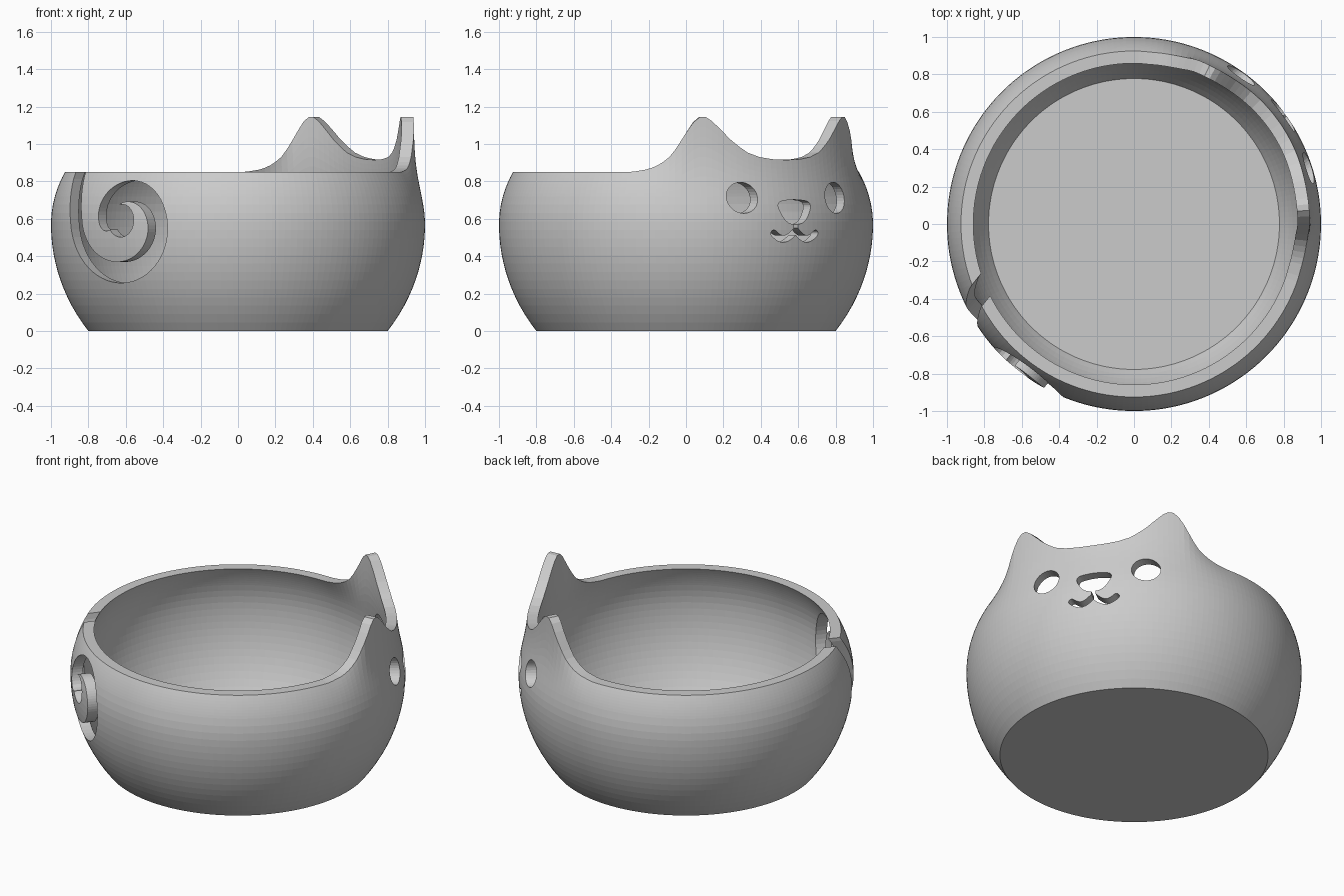
import bpy, bmesh
from math import sin, cos, pi, radians, sqrt, exp, hypot
from mathutils import Vector

if "Cube" in bpy.data.objects:
    bpy.data.objects.remove(bpy.data.objects["Cube"])

EAR_DIR, FACE_DIR, SPIRAL_DIR = 34.5, 36.0, 231.0
WALL, FLOOR_Z, COLS = 0.066, 0.06, 180

# rim height against angle away from the middle of the ears
RIM = [(0, .915), (5, .917), (10, .93), (14, .953), (17, .985), (20, 1.025), (23, 1.075), (26, 1.122),
       (28, 1.143), (30, 1.143), (32, 1.117), (34.5, 1.06), (37.5, .98), (40, .93), (43, .892),
       (47, .865), (53, .85), (181, .85)]


def rim_height(d):
    for (a, ha), (b, hb) in zip(RIM, RIM[1:]):
        if d <= b:
            return ha + (hb - ha) * (d - a) / (b - a)


def outer_radius(z, d):
    dz = z - 0.57
    if dz < 0:
        return sqrt(1 - (dz / 0.95) ** 2)
    w = min(max((53 - d) / 19, 0), 1)
    w = w * w * (3 - 2 * w)
    return (1 - w) * sqrt(1 - (dz / 0.737) ** 2) + w * (1 - 0.06 * (1 - exp(-(dz / 0.25) ** 2)))


# bowl wall with ears: one closed column of points per angle
def make_bowl():
    bm = bmesh.new()
    columns = []
    for i in range(COLS):
        deg = 360 * i / COLS + 0.5
        d = abs((deg - EAR_DIR + 180) % 360 - 180)
        h = rim_height(d)
        def levels(z0):
            return [z0 + (0.72 - z0) * k / 16 for k in range(16)] + \
                   [0.72 + (h - 0.72) * k / 8 for k in range(9)]
        prof = [(outer_radius(z, d), z) for z in levels(0)]
        prof += [(outer_radius(z, d) - WALL, z) for z in reversed(levels(FLOOR_Z))]
        a = radians(deg)
        columns.append([bm.verts.new((r * cos(a), r * sin(a), z)) for r, z in prof])
    for i, col in enumerate(columns):
        nxt = columns[(i + 1) % COLS]
        for k in range(len(col) - 1):
            bm.faces.new((col[k], nxt[k], nxt[k + 1], col[k + 1]))
    bm.faces.new([c[0] for c in reversed(columns)])
    bm.faces.new([c[-1] for c in columns])
    bmesh.ops.recalc_face_normals(bm, faces=bm.faces)
    me = bpy.data.meshes.new("cat_bowl")
    bm.to_mesh(me)
    bm.free()
    ob = bpy.data.objects.new("cat_bowl", me)
    bpy.context.collection.objects.link(ob)
    return ob


# cut an outline (sideways, height) through the wall facing the given angle
def cut(bowl, outline, deg, name):
    a = radians(deg)
    n, t = Vector((cos(a), sin(a), 0)), Vector((-sin(a), cos(a), 0))
    bm = bmesh.new()
    face = bm.faces.new([bm.verts.new(n * 0.55 + t * u + Vector((0, 0, z))) for u, z in outline])
    ext = bmesh.ops.extrude_face_region(bm, geom=[face], use_keep_orig=True)
    bmesh.ops.translate(bm, vec=n * 0.7, verts=[v for v in ext["geom"] if isinstance(v, bmesh.types.BMVert)])
    bmesh.ops.recalc_face_normals(bm, faces=bm.faces)
    me = bpy.data.meshes.new(name)
    bm.to_mesh(me)
    bm.free()
    cutter = bpy.data.objects.new(name, me)
    cutter.hide_render = True
    bpy.context.collection.objects.link(cutter)
    mod = bowl.modifiers.new(name, 'BOOLEAN')
    mod.operation, mod.solver, mod.object = 'DIFFERENCE', 'EXACT', cutter
    bpy.context.view_layer.objects.active = bowl
    bpy.ops.object.modifier_apply(modifier=name)
    bpy.data.objects.remove(cutter)


def circle(u, z, r, n=32):
    return [(u + r * cos(2 * pi * k / n), z + r * sin(2 * pi * k / n)) for k in range(n)]


# outline of a round-ended stroke along a path
def stroke(path, half):
    left, right = [], []
    for i, (u, z) in enumerate(path):
        p, q = path[max(i - 1, 0)], path[min(i + 1, len(path) - 1)]
        dx, dz = q[0] - p[0], q[1] - p[1]
        m = hypot(dx, dz)
        nx, nz = -dz / m * half, dx / m * half
        left.append((u + nx, z + nz))
        right.append((u - nx, z - nz))

    def cap(centre, start):
        x, z = start[0] - centre[0], start[1] - centre[1]
        return [(centre[0] + x * cos(b) + z * sin(b), centre[1] - x * sin(b) + z * cos(b))
                for b in (pi * k / 8 for k in range(1, 8))]
    return left + cap(path[-1], left[-1]) + right[::-1] + cap(path[0], right[0])


# corner-cut rounding of a polygon
def rounded(pts, times=3):
    for _ in range(times):
        out = []
        for p, q in zip(pts, pts[1:] + pts[:1]):
            for f in (0.22, 0.78):
                out.append((p[0] + (q[0] - p[0]) * f, p[1] + (q[1] - p[1]) * f))
        pts = out
    return pts


bowl = make_bowl()

# face: eyes, nose, and mouth
for s in (-1, 1):
    cut(bowl, circle(s * 0.306, 0.712, 0.083), FACE_DIR, "eye_cutter")
    mouth = [(s * 0.138 * k / 12, 0.537 - 0.045 * sin(pi * 0.138 * k / 12 / 0.155)) for k in range(13)]
    cut(bowl, stroke(mouth, 0.018), FACE_DIR, "mouth_cutter")
cut(bowl, rounded([(-.125, .69), (0, .705), (.125, .69), (.06, .57), (-.06, .57)]), FACE_DIR, "nose_cutter")
cut(bowl, stroke([(0, .53), (0, .60)], 0.013), FACE_DIR, "lip_cutter")

# yarn slot: spiral from the rim into a round hole
spiral = []
for k in range(61):
    p = k / 60
    r, a = 0.10 + 0.26 * p, pi - 2 * pi * p
    spiral.append((r * cos(a), 0.59 + 0.93 * r * sin(a)))
spiral += [(-.375, .66), (-.392, .74), (-.41, .82), (-.425, 1.0)]
cut(bowl, stroke(spiral, 0.056), SPIRAL_DIR, "slot_cutter")
cut(bowl, circle(0, 0.59, 0.088), SPIRAL_DIR, "yarn_hole_cutter")
